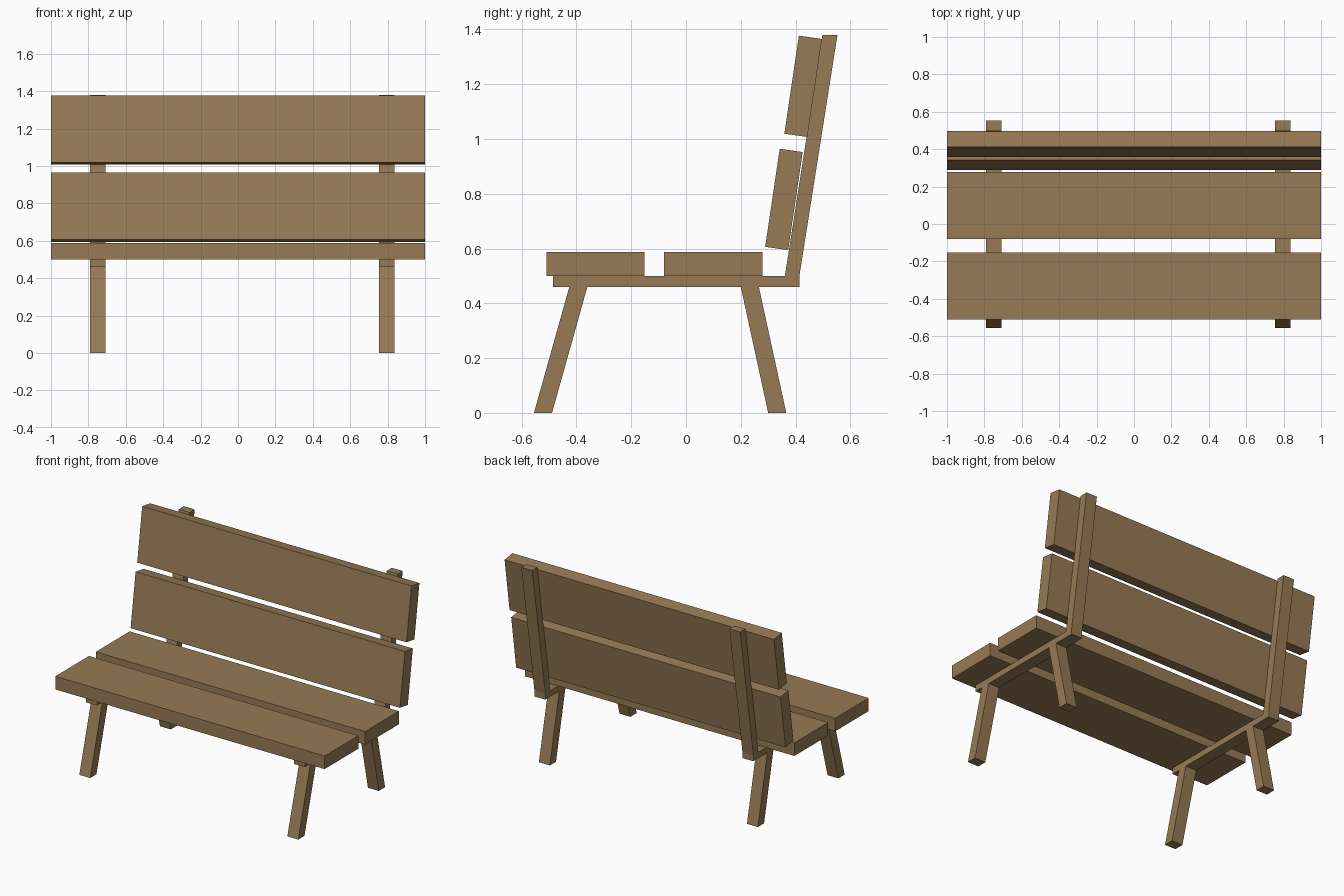
import bpy
import bmesh

cube = bpy.data.objects.get("Cube")
if cube:
    bpy.data.objects.remove(cube, do_unlink=True)

wood = bpy.data.materials.new("brown_wood")
wood.use_nodes = True
COLOUR = (0.31, 0.197, 0.093, 1)
wood.diffuse_color = COLOUR
bsdf = wood.node_tree.nodes["Principled BSDF"]
bsdf.inputs["Base Color"].default_value = COLOUR
bsdf.inputs["Roughness"].default_value = 0.8


def extrude_profile(name, profile, x0, x1):
    """Extrude a side profile of (y, z) points from x0 to x1."""
    bm = bmesh.new()
    face = bm.faces.new([bm.verts.new((x0, y, z)) for y, z in profile])
    result = bmesh.ops.extrude_face_region(bm, geom=[face])
    moved = [g for g in result["geom"] if isinstance(g, bmesh.types.BMVert)]
    bmesh.ops.translate(bm, verts=moved, vec=(x1 - x0, 0, 0))
    bmesh.ops.recalc_face_normals(bm, faces=bm.faces)
    mesh = bpy.data.meshes.new(name)
    bm.to_mesh(mesh)
    bm.free()
    mesh.materials.append(wood)
    obj = bpy.data.objects.new(name, mesh)
    bpy.context.collection.objects.link(obj)
    return obj


def leg_profile(top_y, foot_y, width=0.066):
    return [(foot_y, 0), (foot_y + width, 0), (top_y + width, 0.46), (top_y, 0.46)]


# Seat planks
for name, y0, y1 in (("front", -0.51, -0.152), ("rear", -0.08, 0.279)):
    extrude_profile(name + "_seat_plank",
                    [(y0, 0.5), (y1, 0.5), (y1, 0.588), (y0, 0.588)], -1, 1)

# Leaning back planks
for name, y, z in (("lower", 0.289, 0.606), ("upper", 0.359, 1.019)):
    extrude_profile(name + "_back_plank",
                    [(y, z), (y + 0.084, z - 0.012),
                     (y + 0.137, z + 0.346), (y + 0.053, z + 0.358)], -1, 1)

# Seat rail with leaning back post, and splayed legs, on each side
FRAME = [(-0.485, 0.46), (0.414, 0.46), (0.414, 0.5), (0.553, 1.38),
         (0.498, 1.38), (0.361, 0.5), (-0.485, 0.5)]
for side, x in (("right", -0.79), ("left", 0.755)):
    extrude_profile(side + "_frame", FRAME, x, x + 0.081)
    extrude_profile(side + "_front_leg", leg_profile(-0.426, -0.555), x, x + 0.081)
    extrude_profile(side + "_rear_leg", leg_profile(0.2, 0.3), x, x + 0.081)
